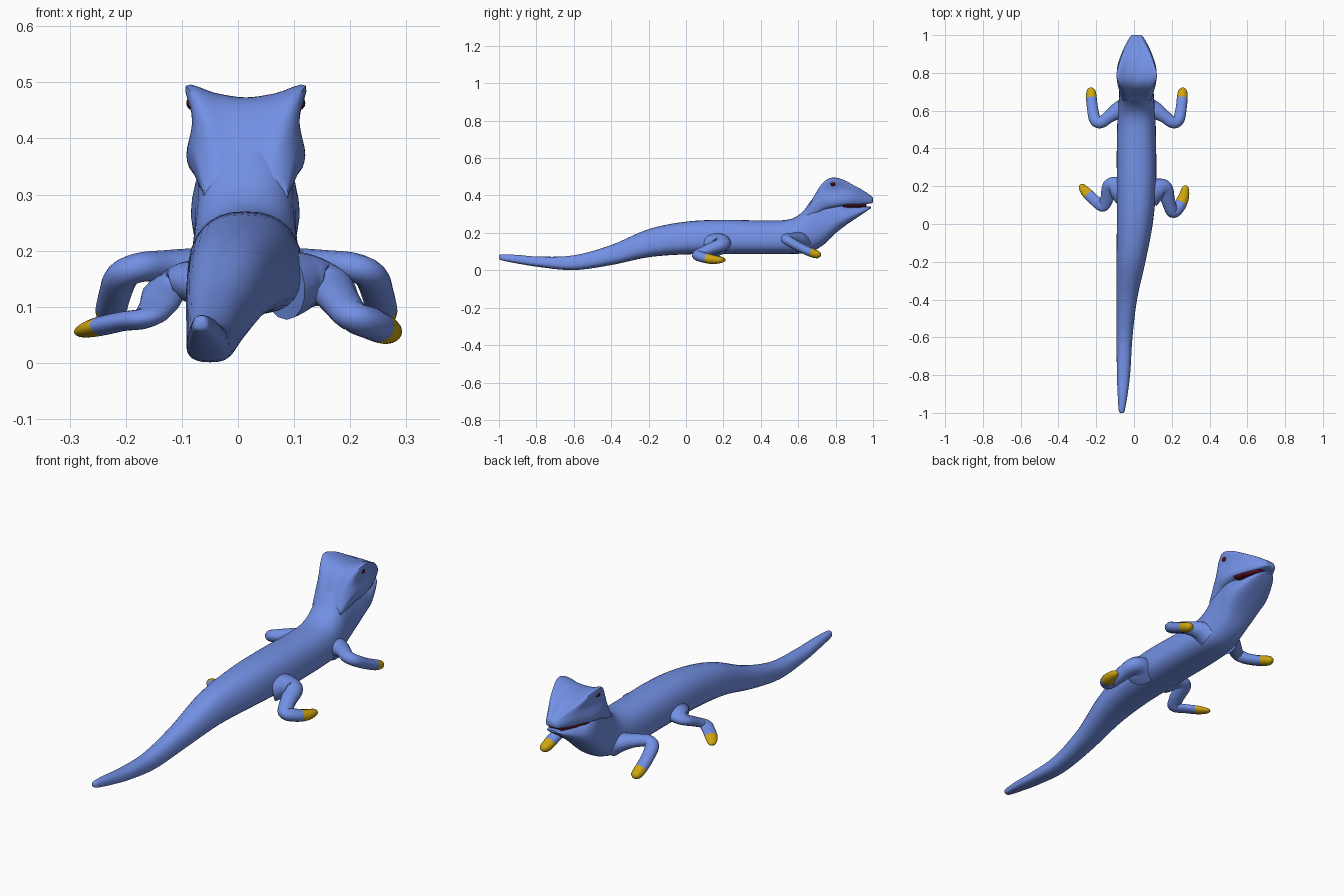
import bpy, bmesh, math
from mathutils import Vector


def material(name, rgb):
    m = bpy.data.materials.new(name)
    m.diffuse_color = (*rgb, 1)
    return m


BLUE = material("skin blue", (0.17, 0.28, 0.78))
GOLD = material("toe gold", (0.62, 0.38, 0.005))
RED = material("dark red", (0.09, 0.004, 0.012))


def smooth_path(rows, steps, closed=False):
    """Catmull-Rom interpolation through rows of numbers."""
    n, out = len(rows), []
    for i in range(n if closed else n - 1):
        if closed:
            q = [rows[(i + k) % n] for k in (-1, 0, 1, 2)]
        else:
            q = [rows[min(max(i + k, 0), n - 1)] for k in (-1, 0, 1, 2)]
        for s in range(steps):
            t = s / steps
            out.append([0.5 * (2 * b + (c - a) * t + (2 * a - 5 * b + 4 * c - d) * t * t
                               + (3 * b - a - 3 * c + d) * t ** 3) for a, b, c, d in zip(*q)])
    if not closed:
        out.append(list(rows[-1]))
    return out


def loft(name, rings, mats, split=2.0):
    """Skin a list of rings; faces past the split fraction use the second material."""
    bm = bmesh.new()
    vs = [[bm.verts.new(p) for p in r] for r in rings]
    n = len(vs[0])
    for k in range(len(vs) - 1):
        for j in range(n):
            f = bm.faces.new((vs[k][j], vs[k][(j + 1) % n], vs[k + 1][(j + 1) % n], vs[k + 1][j]))
            f.material_index = int((k + 0.5) / (len(vs) - 1) > split)
    bm.faces.new(vs[0])
    bm.faces.new(vs[-1]).material_index = int(split < 1)
    bmesh.ops.recalc_face_normals(bm, faces=bm.faces)
    me = bpy.data.meshes.new(name)
    bm.to_mesh(me)
    bm.free()
    for m in mats:
        me.materials.append(m)
    ob = bpy.data.objects.new(name, me)
    bpy.context.collection.objects.link(ob)
    bpy.ops.object.select_all(action='DESELECT')
    ob.select_set(True)
    bpy.context.view_layer.objects.active = ob
    bpy.ops.object.shade_smooth_by_angle(angle=math.radians(50))
    return ob


def power(v, n):
    return math.copysign(abs(v) ** (2 / n), v)


def boxy_ring(y, xc, w, zb, zt, taper=0.14, n=2.5, count=28):
    """Rounded upright section, narrower towards the top."""
    ring = []
    for j in range(count):
        a = 2 * math.pi * j / count
        s = power(math.sin(a), n)
        x = xc + w * power(math.cos(a), n) * (1 - taper * s)
        ring.append((x, y, (zb + zt) / 2 + (zt - zb) / 2 * s))
    return ring


# Tail, trunk, neck and lower jaw: y, centre x, half width, bottom, top
body = [
    (-1.0, -0.065, 0.008, 0.062, 0.078), (-0.985, -0.065, 0.016, 0.053, 0.085),
    (-0.9, -0.06, 0.026, 0.036, 0.082), (-0.78, -0.055, 0.035, 0.017, 0.073),
    (-0.6, -0.05, 0.041, 0.001, 0.08), (-0.4, -0.038, 0.053, 0.028, 0.135),
    (-0.2, -0.016, 0.075, 0.07, 0.22), (0.0, 0.004, 0.093, 0.085, 0.26),
    (0.2, 0.013, 0.102, 0.086, 0.27), (0.42, 0.013, 0.102, 0.086, 0.266),
    (0.55, 0.013, 0.099, 0.087, 0.272), (0.62, 0.013, 0.095, 0.09, 0.31),
    (0.68, 0.013, 0.09, 0.104, 0.385), (0.74, 0.013, 0.09, 0.14, 0.42),
    (0.8, 0.013, 0.095, 0.198, 0.385), (0.86, 0.013, 0.09, 0.245, 0.346),
    (0.92, 0.014, 0.068, 0.285, 0.342), (0.97, 0.015, 0.042, 0.319, 0.34),
    (0.988, 0.015, 0.022, 0.331, 0.34),
]
loft("body", [boxy_ring(*r) for r in smooth_path(body, 5)], [BLUE])

# Upper head: y, crown z, brow x z, temple x z, cheek x z, palate z
head = [
    (0.65, 0.335, 0.045, 0.33, 0.065, 0.32, 0.075, 0.30, 0.28),
    (0.70, 0.422, 0.068, 0.422, 0.085, 0.385, 0.09, 0.35, 0.30),
    (0.74, 0.462, 0.092, 0.474, 0.095, 0.425, 0.101, 0.37, 0.325),
    (0.785, 0.473, 0.107, 0.494, 0.094, 0.43, 0.106, 0.37, 0.335),
    (0.84, 0.468, 0.095, 0.483, 0.089, 0.43, 0.101, 0.372, 0.346),
    (0.90, 0.452, 0.072, 0.451, 0.077, 0.42, 0.081, 0.378, 0.35),
    (0.95, 0.425, 0.045, 0.424, 0.055, 0.40, 0.058, 0.376, 0.354),
    (0.99, 0.398, 0.022, 0.397, 0.032, 0.386, 0.035, 0.371, 0.359),
    (1.0, 0.387, 0.012, 0.387, 0.02, 0.38, 0.022, 0.372, 0.364),
]


def head_ring(r):
    y, top, bx, bz, tx, tz, cx, cz, pz = r
    half = [(bx * 0.5, (top + bz) / 2 - 0.003), (bx, bz), (tx, tz), (cx, cz), (cx * 0.8, pz)]
    pts = [(0, top)] + half + [(0, pz)] + [(-x, z) for x, z in reversed(half)]
    return [(x + 0.014, y, z) for x, z in smooth_path(pts, 4, True)]


loft("head", [head_ring(r) for r in smooth_path(head, 5)], [BLUE])

# Mouth lining between the jaws
mouth = [(0.84, 0.014, 0.091, 0.335, 0.36), (0.88, 0.014, 0.079, 0.335, 0.36),
         (0.92, 0.014, 0.063, 0.335, 0.36), (0.965, 0.014, 0.037, 0.334, 0.362)]
loft("mouth", [boxy_ring(*r, taper=0) for r in smooth_path(mouth, 3)], [RED])

# Eyes tucked under the brows
for side in (-1, 1):
    bpy.ops.mesh.primitive_uv_sphere_add(segments=16, ring_count=10, radius=1,
                                         location=(0.014 + side * 0.094, 0.785, 0.463))
    eye = bpy.context.object
    eye.name = "eye_left" if side < 0 else "eye_right"
    eye.scale = (0.012, 0.018, 0.013)
    eye.data.materials.append(RED)
    bpy.ops.object.shade_smooth()


def limb(name, path, split, flat=0.85):
    """Tube along x, y, z, radius points with a gold foot at the end."""
    rows = smooth_path(path, 6)
    pts = [Vector(r[:3]) for r in rows]
    rings = []
    for i, r in enumerate(rows):
        d = (pts[min(i + 1, len(pts) - 1)] - pts[max(i - 1, 0)]).normalized()
        side = d.cross(Vector((0, 0, 1))).normalized()
        up = side.cross(d)
        rings.append([pts[i] + r[3] * (math.cos(a) * side + flat * math.sin(a) * up)
                      for a in (2 * math.pi * j / 16 for j in range(16))])
    return loft(name, rings, [BLUE, GOLD], split)


# Front legs, mirrored about the trunk's centre line
arm = [(0.07, 0.61, 0.15, 0.066), (0.115, 0.598, 0.165, 0.047), (0.16, 0.57, 0.172, 0.034),
       (0.205, 0.538, 0.17, 0.031), (0.236, 0.552, 0.155, 0.031), (0.25, 0.615, 0.12, 0.029),
       (0.256, 0.675, 0.093, 0.028), (0.257, 0.708, 0.082, 0.022), (0.256, 0.72, 0.077, 0.008)]
limb("front_leg_right", arm, 0.73)
limb("front_leg_left", [(0.03 - x, y, z, r) for x, y, z, r in arm], 0.73)

# Hind legs, posed differently on each side
limb("hind_leg_right",
     [(0.08, 0.16, 0.14, 0.075), (0.125, 0.185, 0.145, 0.058), (0.163, 0.185, 0.135, 0.044),
      (0.182, 0.12, 0.11, 0.036), (0.205, 0.065, 0.083, 0.033), (0.237, 0.09, 0.07, 0.033),
      (0.262, 0.14, 0.058, 0.029), (0.272, 0.188, 0.055, 0.019), (0.274, 0.203, 0.055, 0.007)], 0.69)
limb("hind_leg_left",
     [(-0.05, 0.17, 0.14, 0.075), (-0.095, 0.195, 0.145, 0.058), (-0.128, 0.195, 0.13, 0.042),
      (-0.143, 0.135, 0.10, 0.035), (-0.165, 0.096, 0.08, 0.031), (-0.205, 0.122, 0.074, 0.029),
      (-0.25, 0.165, 0.064, 0.028), (-0.277, 0.198, 0.056, 0.018), (-0.285, 0.208, 0.054, 0.007)],
     0.72, 0.6)
